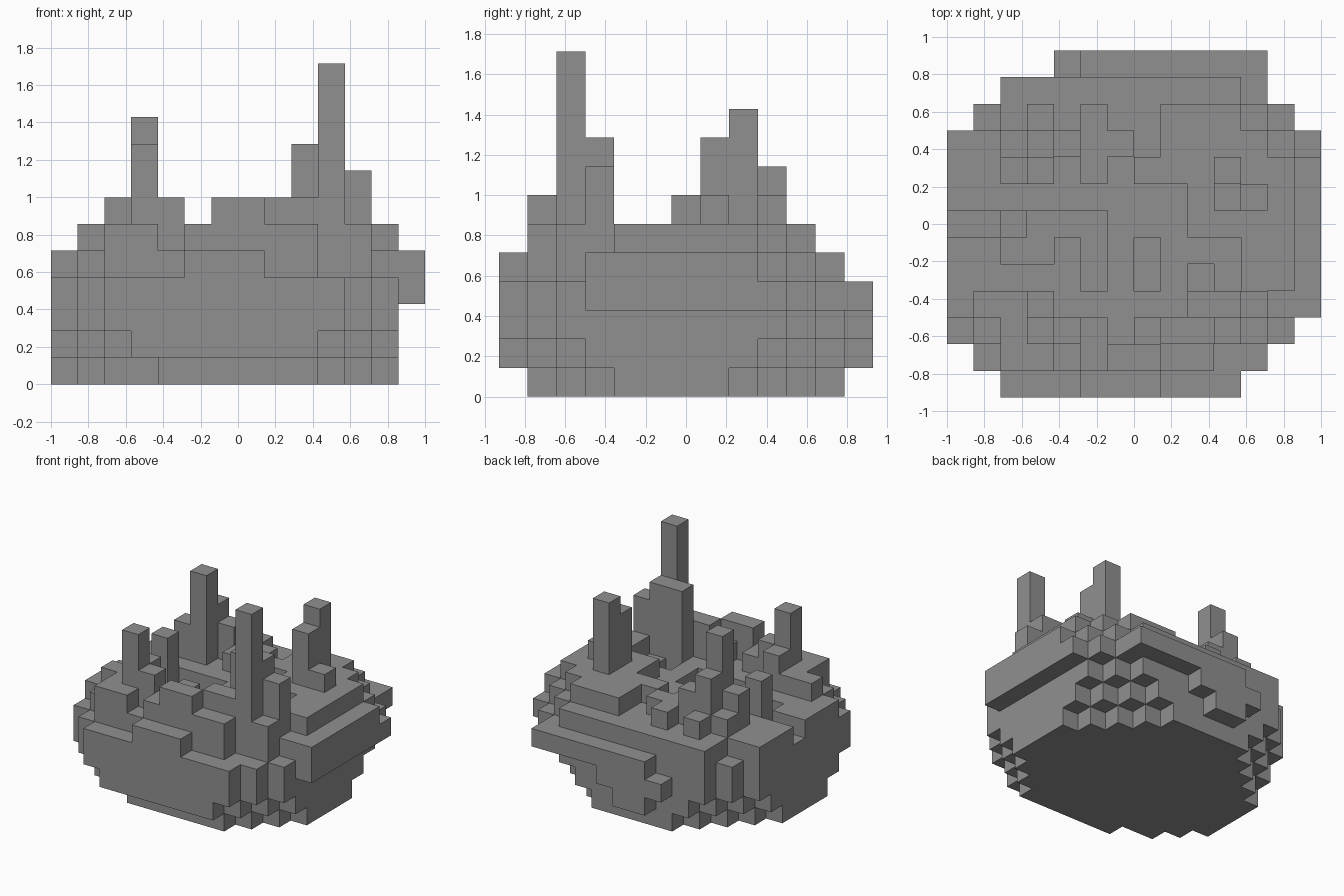
import bpy, bmesh

if "Cube" in bpy.data.objects:
    bpy.data.objects.remove(bpy.data.objects["Cube"])

U = 1 / 7                      # block size
NX, NY = 14, 13

# block-top heights, front row first, left to right (hex digits, dot = empty)
TOPS = [
    "..444555444...",
    ".46656776644..",
    "4569765677c64.",
    "56675555599855",
    "55555454545665",
    "55445454555665",
    "44744455566665",
    "55555555569765",
    "557a565666a665",
    "55687665666654",
    ".456565566654.",
    "..5555555554..",
    "....34444444..",
]


def in_layer(i, j, k):
    """Stepped, chamfered underside: each low layer cuts the corners more."""
    if k >= 3:
        return True
    if i > 12:
        return False
    if j == 12 and not (0, 5, 4)[k] <= i <= (0, 6, 7)[k]:
        return False
    if k == 2:
        return i + j <= 21
    if k == 1:
        return i + j >= 3 and i - j <= 9 and i + j <= 20 and j - i <= 8
    return (1 <= j <= 11 and i + j >= 4 and (i, j) != (3, 1) and i - j <= 8
            and i + j <= 19 and j - i <= 7)


cells = {(i, j, k)
         for j, row in enumerate(TOPS)
         for i, ch in enumerate(row) if ch != "."
         for k in range(int(ch, 16)) if in_layer(i, j, k)}

stone = bpy.data.materials.new("grey stone")
stone.diffuse_color = (0.28, 0.28, 0.28, 1)
stone.use_nodes = True
stone.node_tree.nodes["Principled BSDF"].inputs["Base Color"].default_value = stone.diffuse_color


def build(name, part):
    """Skin the exposed sides of a group of blocks and merge flat areas."""
    bm = bmesh.new()
    cache = {}

    def vert(p):
        if p not in cache:
            cache[p] = bm.verts.new((p[0] * U - NX * U / 2,
                                     p[1] * U - NY * U / 2, p[2] * U))
        return cache[p]

    for c in sorted(part):
        for axis in range(3):
            for side in (0, 1):
                n = list(c)
                n[axis] += 2 * side - 1
                if tuple(n) in cells:
                    continue
                a, b = (axis + 1) % 3, (axis + 2) % 3
                quad = []
                for da, db in ((0, 0), (1, 0), (1, 1), (0, 1)):
                    p = list(c)
                    p[axis] += side
                    p[a] += da
                    p[b] += db
                    quad.append(vert(tuple(p)))
                bm.faces.new(quad if side else quad[::-1])
    bmesh.ops.dissolve_limit(bm, angle_limit=0.01, verts=bm.verts[:],
                             edges=bm.edges[:])
    me = bpy.data.meshes.new(name)
    bm.to_mesh(me)
    bm.free()
    me.materials.append(stone)
    ob = bpy.data.objects.new(name, me)
    bpy.context.collection.objects.link(ob)


# stepped bowl-shaped base
build("base", {c for c in cells if c[2] < 6})

# raised blocks and the four corner spires
for y_name, y_test in (("front", lambda j: j < 6), ("back", lambda j: j >= 6)):
    for x_name, x_test in (("left", lambda i: i < 7), ("right", lambda i: i >= 7)):
        build(y_name + "_" + x_name + "_spire",
              {c for c in cells if c[2] >= 6 and x_test(c[0]) and y_test(c[1])})
